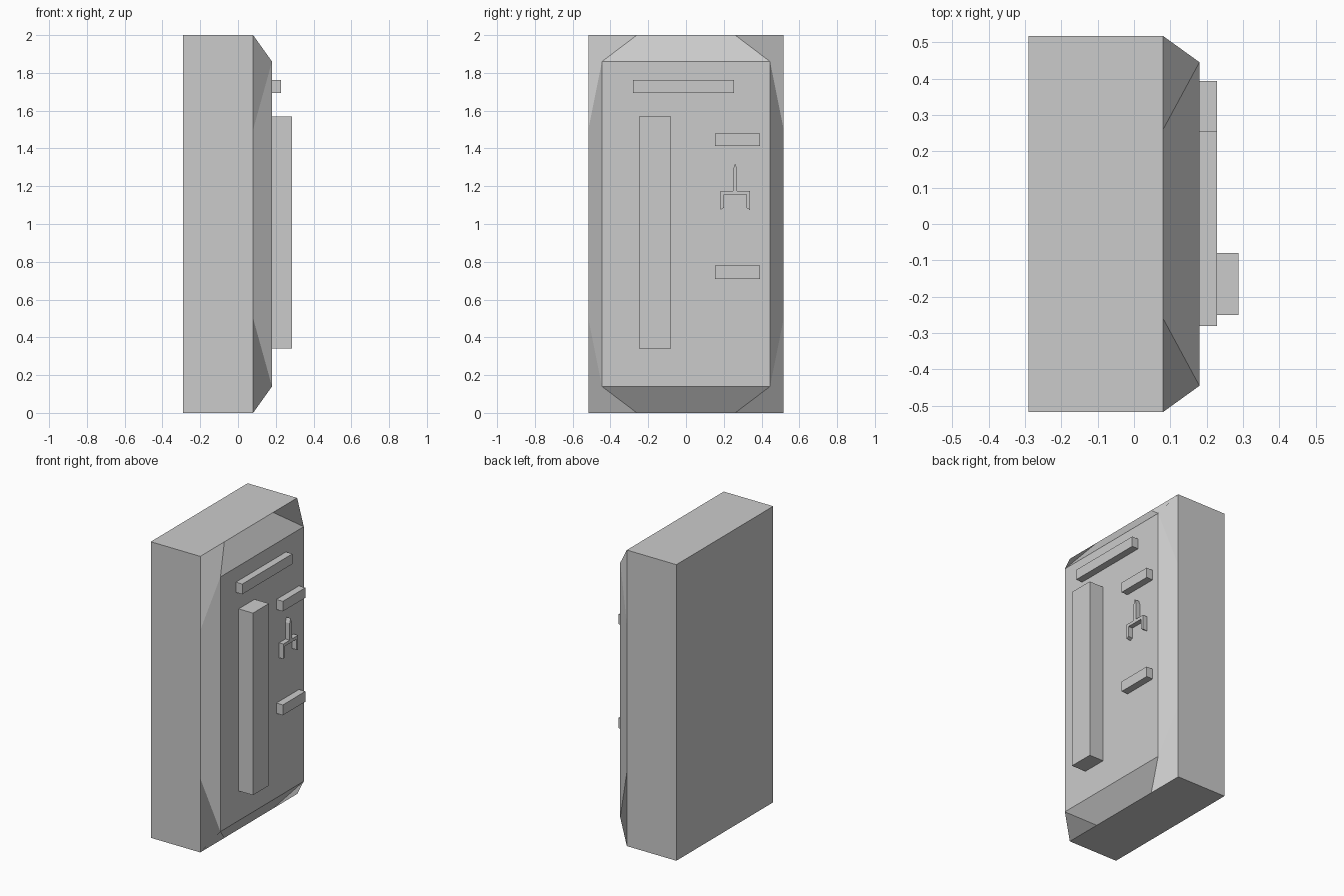
import bpy, bmesh

old = bpy.data.objects.get("Cube")
if old:
    bpy.data.objects.remove(old, do_unlink=True)

# Single matte grey
grey = bpy.data.materials.new("plain grey")
grey.use_nodes = True
colour = (0.6, 0.6, 0.6, 1)
grey.diffuse_color = colour
grey.node_tree.nodes["Principled BSDF"].inputs["Base Color"].default_value = colour

BACK, RIM, PANEL = -0.29, 0.08, 0.18


def finish(name, bm):
    bmesh.ops.remove_doubles(bm, verts=bm.verts, dist=0.0001)
    bmesh.ops.recalc_face_normals(bm, faces=bm.faces)
    mesh = bpy.data.meshes.new(name)
    bm.to_mesh(mesh)
    bm.free()
    mesh.materials.append(grey)
    obj = bpy.data.objects.new(name, mesh)
    bpy.context.collection.objects.link(obj)
    return obj


def extrude_outline(name, outline, x0, x1):
    """Extrude a (y, z) outline along x."""
    bm = bmesh.new()
    face = bm.faces.new([bm.verts.new((x0, y, z)) for y, z in outline])
    moved = bmesh.ops.extrude_face_region(bm, geom=[face])["geom"]
    verts = [v for v in moved if isinstance(v, bmesh.types.BMVert)]
    bmesh.ops.translate(bm, verts=verts, vec=(x1 - x0, 0, 0))
    return finish(name, bm)


def bar(name, y0, y1, z0, z1, depth):
    return extrude_outline(name, [(y0, z0), (y1, z0), (y1, z1), (y0, z1)],
                           PANEL - 0.01, depth)


# Body: box with a sloped surround whose corners are folded four-sided faces
def door_body():
    bm = bmesh.new()
    cache = {}
    hy, py, ay, pz, bz = 0.517, 0.445, 0.26, 0.86, 0.5

    def face(*points):
        verts = []
        for x, y, z in points:
            key = (x, y, z)
            if key not in cache:
                cache[key] = bm.verts.new((x, y, z + 1))
            verts.append(cache[key])
        bm.faces.new(verts)

    def ring(x, y, z):
        return [(x, -y, -z), (x, y, -z), (x, y, z), (x, -y, z)]

    face(*ring(BACK, hy, 1))
    face(*ring(PANEL, py, pz))
    for s in (-1, 1):
        # top and bottom
        face((BACK, -hy, s), (BACK, hy, s), (RIM, hy, s),
             (RIM, ay, s), (RIM, -ay, s), (RIM, -hy, s))
        face((RIM, -ay, s), (RIM, ay, s), (PANEL, py, s * pz), (PANEL, -py, s * pz))
        # sides
        y, p = s * hy, s * py
        face((BACK, y, -1), (BACK, y, 1), (RIM, y, 1),
             (RIM, y, bz), (RIM, y, -bz), (RIM, y, -1))
        face((RIM, y, -bz), (RIM, y, bz), (PANEL, p, pz), (PANEL, p, -pz))
        # corners
        for t in (-1, 1):
            face((RIM, s * ay, t), (RIM, y, t), (RIM, y, t * bz), (PANEL, p, t * pz))
    return finish("door_body", bm)


door_body()

# Raised bars on the panel
bar("tall_handle", -0.25, -0.08, 0.34, 1.57, 0.287)
bar("top_bar", -0.28, 0.255, 1.693, 1.762, 0.228)
bar("upper_short_bar", 0.153, 0.393, 1.412, 1.48, 0.228)
bar("lower_short_bar", 0.153, 0.393, 0.71, 0.78, 0.228)

# Fork-shaped relief, mirrored about its stem
centre = 0.26
half = [(0, 1.32), (0.011, 1.29), (0.011, 1.176), (0.078, 1.176),
        (0.078, 1.075), (0.06, 1.085), (0.06, 1.155)]
outline = [(centre + y, z) for y, z in half]
outline += [(centre - y, z) for y, z in reversed(half[1:])]
extrude_outline("fork_relief", outline, PANEL - 0.01, 0.212)
